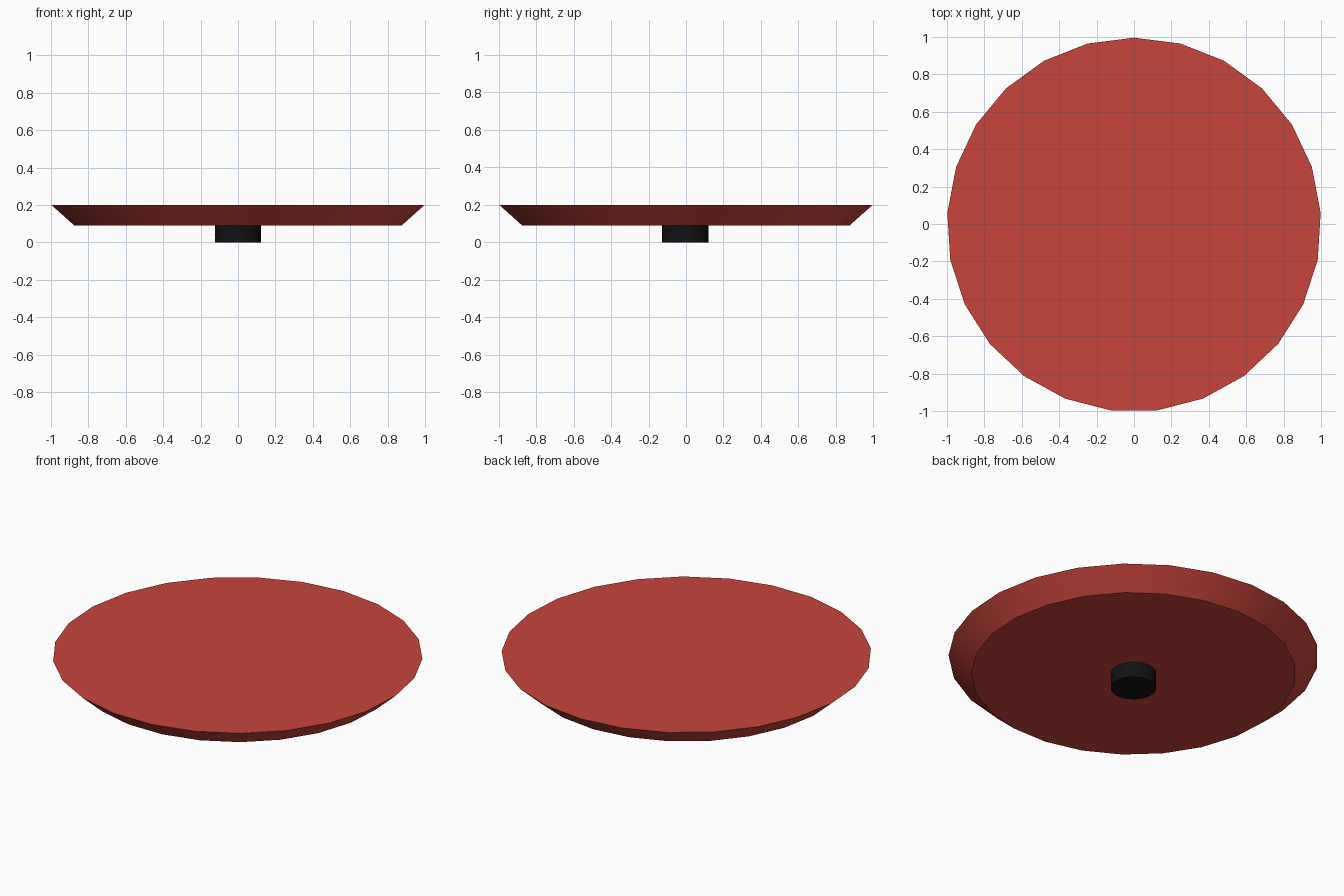
import bpy, bmesh
from math import pi, sin, cos, radians

if "Cube" in bpy.data.objects:
    bpy.data.objects.remove(bpy.data.objects["Cube"])

CENTRE_Y = -0.004


def material(name, rgb):
    m = bpy.data.materials.new(name)
    m.diffuse_color = (*rgb, 1.0)
    m.use_nodes = True
    m.node_tree.nodes["Principled BSDF"].inputs["Base Color"].default_value = m.diffuse_color
    return m


def frustum(name, sides, bottom, top, mat):
    """Capped tapered disc; bottom and top are (radius, z)."""
    bm = bmesh.new()
    rings = []
    for r, z in (bottom, top):
        rings.append([bm.verts.new((r * sin(2 * pi * i / sides),
                                    CENTRE_Y + r * cos(2 * pi * i / sides), z))
                      for i in range(sides)])
    low, high = rings
    bm.faces.new(low)
    bm.faces.new(high)
    for i in range(sides):
        j = (i + 1) % sides
        bm.faces.new((low[i], low[j], high[j], high[i]))
    bmesh.ops.recalc_face_normals(bm, faces=bm.faces)
    mesh = bpy.data.meshes.new(name)
    bm.to_mesh(mesh)
    bm.free()
    mesh.materials.append(mat)
    obj = bpy.data.objects.new(name, mesh)
    bpy.context.collection.objects.link(obj)
    # Smooth rim, sharp caps
    bpy.ops.object.select_all(action='DESELECT')
    obj.select_set(True)
    bpy.context.view_layer.objects.active = obj
    bpy.ops.object.shade_smooth_by_angle(angle=radians(30))
    return obj


red = material("red", (0.58, 0.06, 0.045))
black = material("black", (0.006, 0.006, 0.006))

# Wide disc with a rim tapering inward underneath
frustum("disc_top", 25, (0.877, 0.09), (1.0, 0.2), red)
# Short round foot below the disc
frustum("foot", 32, (0.123, 0.0), (0.123, 0.09), black)
